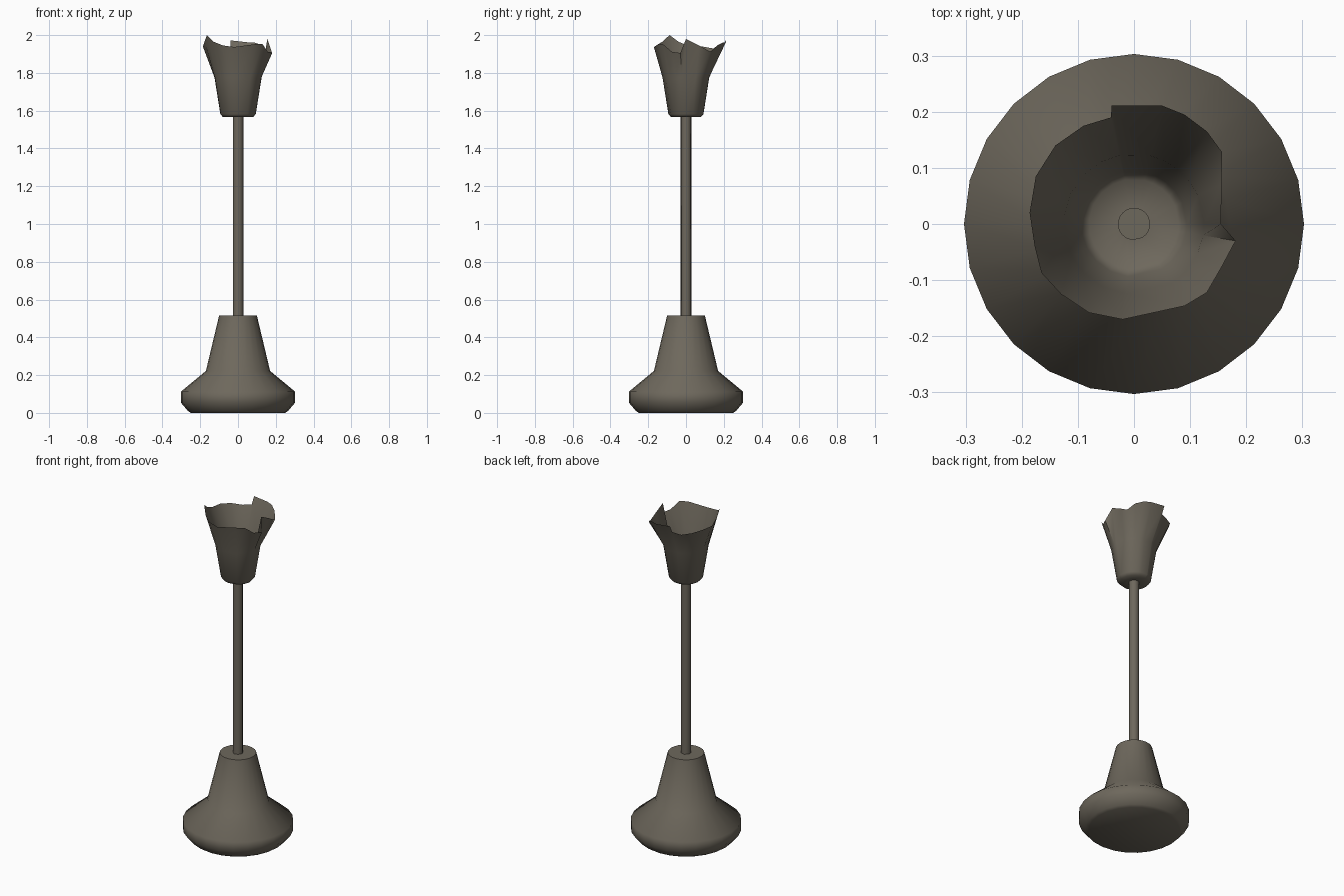
import bpy, bmesh, math

if "Cube" in bpy.data.objects:
    bpy.data.objects.remove(bpy.data.objects["Cube"])

mat = bpy.data.materials.new("aged bronze")
mat.diffuse_color = (0.155, 0.138, 0.108, 1)
mat.use_nodes = True
mat.node_tree.nodes["Principled BSDF"].inputs["Base Color"].default_value = mat.diffuse_color


def ring(bm, r, z, angles):
    return [bm.verts.new((r * math.cos(a), r * math.sin(a), z)) for a in angles]


def bridge(bm, a, b):
    n = len(a)
    for i in range(n):
        j = (i + 1) % n
        bm.faces.new((a[i], a[j], b[j], b[i]))


def finish(bm, name, sharp):
    me = bpy.data.meshes.new(name)
    bm.to_mesh(me)
    bm.free()
    ob = bpy.data.objects.new(name, me)
    bpy.context.collection.objects.link(ob)
    me.materials.append(mat)
    bpy.ops.object.select_all(action='DESELECT')
    ob.select_set(True)
    bpy.context.view_layer.objects.active = ob
    bpy.ops.object.shade_smooth_by_angle(angle=math.radians(sharp))
    return ob


def lathe(name, profile, sides, sharp=50, caps=(True, True)):
    bm = bmesh.new()
    angles = [2 * math.pi * i / sides for i in range(sides)]
    rings = [ring(bm, r, z, angles) for r, z in profile]
    for a, b in zip(rings, rings[1:]):
        bridge(bm, a, b)
    if caps[0]:
        bm.faces.new(rings[0][::-1])
    if caps[1]:
        bm.faces.new(rings[-1])
    return finish(bm, name, sharp)


# Weighted foot with a flared lower rim
lathe("foot", [(0.25, 0), (0.265, 0.01), (0.303, 0.055), (0.303, 0.112),
               (0.17, 0.222), (0.10, 0.515)], 24, 60)

# Slim hollow stem
lathe("stem", [(0.029, 0.50), (0.029, 1.572)], 7, 60, (True, False))

# Petal-like cup: thin shell with an uneven, overlapping rim (x, y, z)
rim = [(0.155, 0.0, 1.98), (0.156, 0.07, 1.945), (0.157, 0.128, 1.912),
       (0.13, 0.165, 1.945), (0.09, 0.195, 1.96), (0.05, 0.211, 1.962),
       (-0.04, 0.211, 1.972), (-0.041, 0.19, 1.93), (-0.09, 0.175, 1.92),
       (-0.14, 0.14, 1.93), (-0.175, 0.085, 1.94), (-0.186, 0.02, 1.94),
       (-0.177, -0.04, 1.965), (-0.165, -0.087, 2.0), (-0.13, -0.125, 1.965),
       (-0.08, -0.158, 1.945), (-0.02, -0.17, 1.937), (0.09, -0.146, 1.952),
       (0.13, -0.122, 1.952), (0.157, -0.075, 1.912), (0.181, -0.03, 1.905)]
bm = bmesh.new()
angles = [math.atan2(y, x) for x, y, z in rim]
rings = [ring(bm, r, z, angles) for r, z in
         [(0.028, 1.566), (0.08, 1.566), (0.094, 1.582), (0.125, 1.775)]]
rings.append([bm.verts.new(p) for p in rim])
for a, b in zip(rings, rings[1:]):
    bridge(bm, a, b)
finish(bm, "flower_cup", 60)
